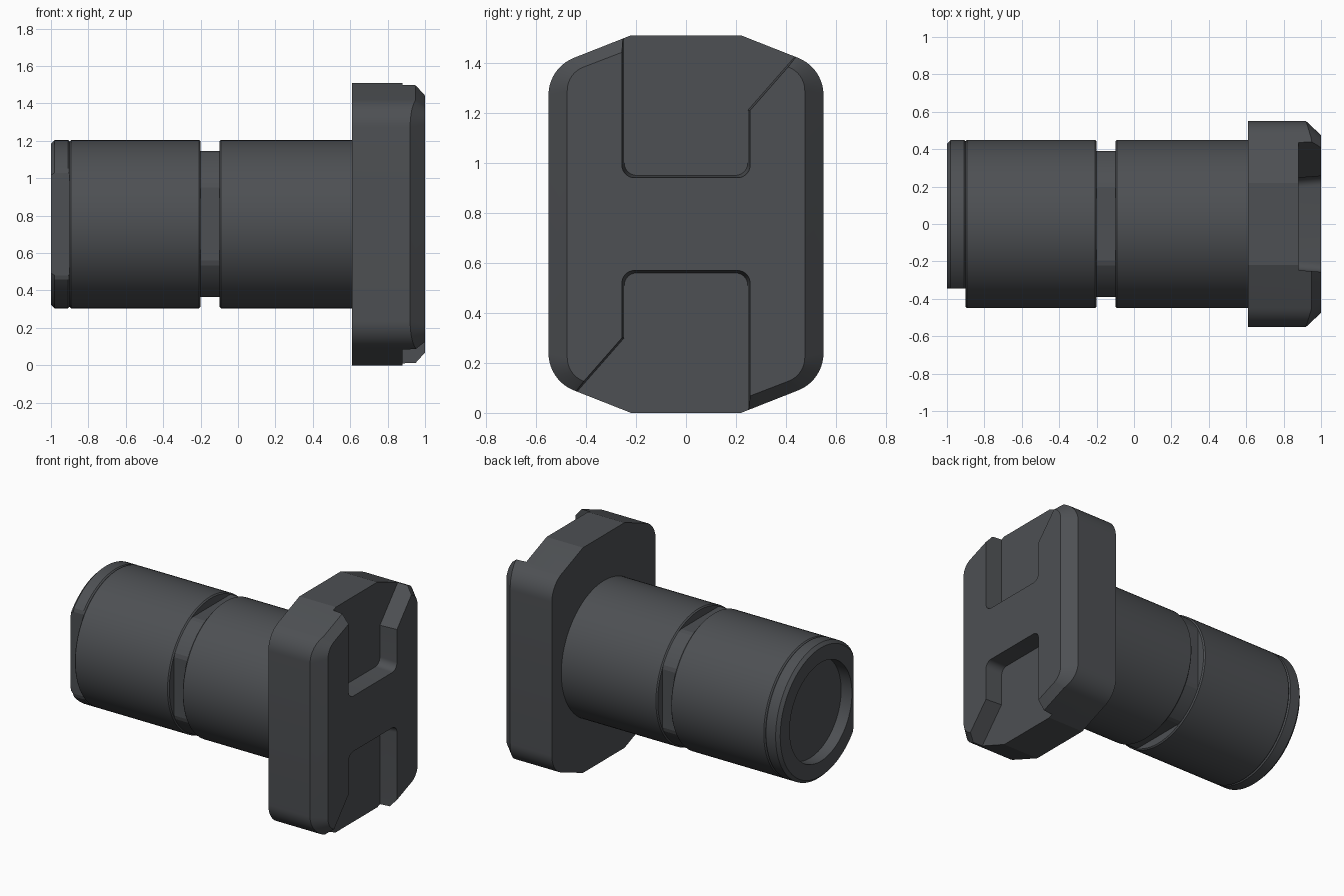
import bpy, bmesh, math
from mathutils import Vector

if "Cube" in bpy.data.objects:
    bpy.data.objects.remove(bpy.data.objects["Cube"])

MID = 0.755      # height of the shaft axis
R = 0.45         # shaft radius
SEG = 96

steel = bpy.data.materials.new("dark_steel")
steel.use_nodes = True
colour = (0.075, 0.08, 0.087, 1)
steel.diffuse_color = colour
steel.node_tree.nodes["Principled BSDF"].inputs["Base Color"].default_value = colour


def loft(name, sections):
    """Skin equal-length loops of 3D points and cap both ends."""
    bm = bmesh.new()
    rings = [[bm.verts.new(p) for p in loop] for loop in sections]
    n = len(rings[0])
    for a, b in zip(rings, rings[1:]):
        for i in range(n):
            j = (i + 1) % n
            bm.faces.new((a[i], a[j], b[j], b[i]))
    bm.faces.new(rings[0])
    bm.faces.new(rings[-1])
    bmesh.ops.recalc_face_normals(bm, faces=bm.faces[:])
    mesh = bpy.data.meshes.new(name)
    bm.to_mesh(mesh)
    bm.free()
    obj = bpy.data.objects.new(name, mesh)
    bpy.context.collection.objects.link(obj)
    mesh.materials.append(steel)
    return obj


def activate(obj):
    bpy.ops.object.select_all(action='DESELECT')
    obj.select_set(True)
    bpy.context.view_layer.objects.active = obj


def smooth(obj):
    activate(obj)
    bpy.ops.object.shade_smooth_by_angle(angle=math.radians(15))


def ring(x, r, flat_front=9, flat_all=9):
    """Circle around the shaft axis, optionally trimmed by flats."""
    pts = []
    for i in range(SEG):
        a = math.tau * i / SEG
        y, z = r * math.cos(a), r * math.sin(a)
        y = max(-min(flat_front, flat_all), min(flat_all, y))
        z = max(-flat_all, min(flat_all, z))
        pts.append((x, y, MID + z))
    return pts


def rounded(corners, steps=10):
    """Polygon of (y, z, radius) corners turned into a filleted outline."""
    out = []
    for i, (y, z, r) in enumerate(corners):
        p = Vector((y, z))
        if r == 0:
            out.append(p)
            continue
        u = (Vector(corners[i - 1][:2]) - p).normalized()
        v = (Vector(corners[(i + 1) % len(corners)][:2]) - p).normalized()
        half = u.angle(v) / 2
        centre = p + (u + v).normalized() * r / math.sin(half)
        start = p + u * r / math.tan(half) - centre
        end = p + v * r / math.tan(half) - centre
        sweep = start.angle_signed(end)
        for k in range(steps + 1):
            a = -sweep * k / steps
            c, s = math.cos(a), math.sin(a)
            out.append(centre + Vector((start.x * c - start.y * s, start.x * s + start.y * c)))
    return out


def flange_outline(top_y, top_h, side_y, side_h, r):
    quarter = [(top_y, top_h, 0), (side_y, side_h, r)]
    right = quarter + [(y, -z, q) for y, z, q in reversed(quarter)]
    return rounded(right + [(-y, -z, q) for y, z, q in right])


# Flange: rounded octagonal plate with a chamfered outer face
outer = flange_outline(0.22, 0.755, 0.55, 0.625, 0.16)
inner = flange_outline(0.21, 0.705, 0.475, 0.603, 0.1)
flange = loft("flange", [
    [(0.61, p.x, MID + p.y) for p in outer],
    [(0.92 + min(0.03, 0.3 * (0.55 - abs(p.x))), p.x, MID + p.y) for p in outer],
    [(1.0, p.x, MID + p.y) for p in inner]])


def recess_loop(x, grow, turn):
    w, floor = 0.247 + grow, 0.195 - grow
    pts = rounded([(-w, 0.9, 0), (-w, floor, 0.05), (w, floor, 0.05),
                   (w, 0.455, 0), (w + 0.39, 0.9, 0)])
    return [(x, turn * p.x, MID + turn * p.y) for p in pts]


# Two flared recesses, opposite each other across the axis
for turn in (1, -1):
    cutter = loft("recess_cutter", [recess_loop(0.88, 0, turn), recess_loop(1.06, 0.014, turn)])
    cutter.hide_render = True
    cut = flange.modifiers.new("recess", 'BOOLEAN')
    cut.operation = 'DIFFERENCE'
    cut.solver = 'EXACT'
    cut.object = cutter
    activate(flange)
    bpy.ops.object.modifier_apply(modifier=cut.name)
    bpy.data.objects.remove(cutter)
smooth(flange)

# Shaft sleeves on both sides of the groove, with eased rims
E = 0.008
for name, x0, x1 in (("outer_sleeve", -0.9, -0.2), ("inner_sleeve", -0.1, 0.62)):
    smooth(loft(name, [ring(x0, R - E), ring(x0 + E, R), ring(x1 - E, R), ring(x1, R - E)]))

# Groove collar with four flats
smooth(loft("groove_collar", [ring(x, R - E, flat_all=0.39) for x in (-0.21, -0.09)]))

# End cap: flat on the front, chamfered rim and a shallow round socket
F = 0.345
smooth(loft("end_cap", [
    ring(-0.89, R - E, F), ring(-0.9, R - E, F), ring(-0.9 - E, R, F), ring(-0.98, R, F),
    ring(-1.0, R - 0.02, F), ring(-1.0, 0.33), ring(-0.92, 0.33)]))
